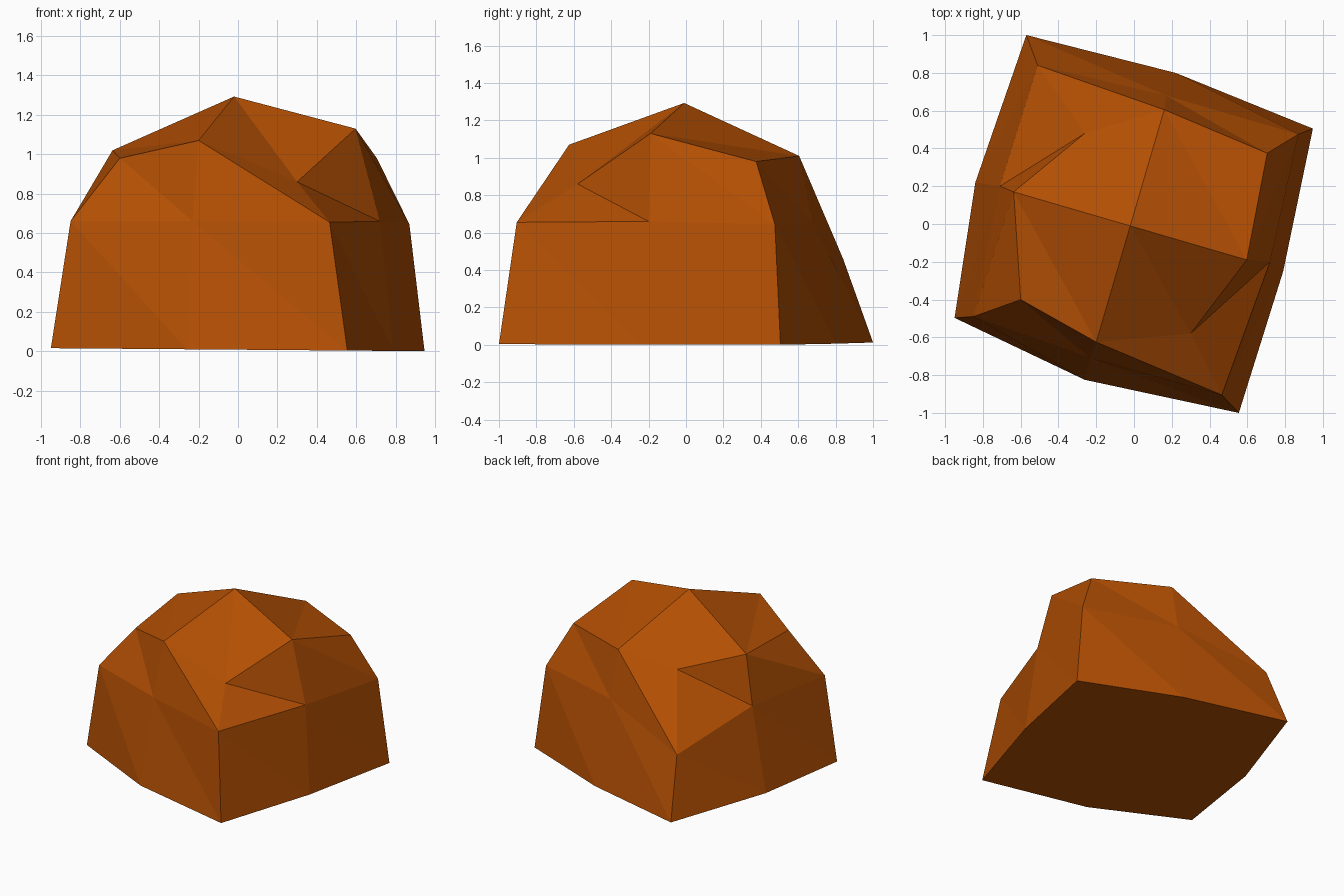
import bpy, bmesh

if "Cube" in bpy.data.objects:
    bpy.data.objects.remove(bpy.data.objects["Cube"])

# Rock colour
mat = bpy.data.materials.new("rusty_brown")
mat.diffuse_color = (0.45, 0.078, 0.001, 1)
mat.use_nodes = True
mat.node_tree.nodes["Principled BSDF"].inputs["Base Color"].default_value = mat.diffuse_color

# Three rings of eight points, anticlockwise from the front left corner
base = [(-.95, -.497), (-.26, -.825), (.555, -1.0), (.79, -.25),
        (.947, .505), (.22, .80), (-.57, 1.0), (-.84, .22)]
base = [(x, y, .008 - .008 * x) for x, y in base]
middle = [(-.85, -.49, .66), (-.23, -.71, .66), (.465, -.905, .655), (.72, -.20, .66),
          (.87, .475, .645), (.17, .68, .65), (-.51, .84, .46), (-.71, .20, .65)]
shoulder = [(-.60, -.40, .98), (-.20, -.625, 1.07), (.30, -.58, .86), (.597, -.19, 1.13),
            (.705, .375, .98), (.16, .605, 1.01), (-.26, .48, .92), (-.637, .17, 1.02)]

bm = bmesh.new()
rings = [[bm.verts.new(p) for p in ring] for ring in (base, middle, shoulder)]
peak = bm.verts.new((-.02, -.01, 1.293))


def facet(a, b, c, d):
    """Four-sided facet creased from a to c."""
    bm.faces.new((a, b, c))
    bm.faces.new((a, c, d))


# Sides
for low, high in zip(rings, rings[1:]):
    for i in range(8):
        j = (i + 1) % 8
        facet(low[j], high[j], high[i], low[i])

# Crown facets meeting at the peak, creases all running the same way
top = rings[2]
for i in range(0, 8, 2):
    a, b, c = top[i - 1], top[i], top[i + 1]
    if i in (2, 6):
        facet(peak, a, b, c)
    else:
        facet(a, b, c, peak)

# Flat underside
bm.faces.new(rings[0][::-1])
bmesh.ops.recalc_face_normals(bm, faces=bm.faces)

mesh = bpy.data.meshes.new("rock")
bm.to_mesh(mesh)
bm.free()
mesh.materials.append(mat)
rock = bpy.data.objects.new("rock", mesh)
bpy.context.collection.objects.link(rock)
